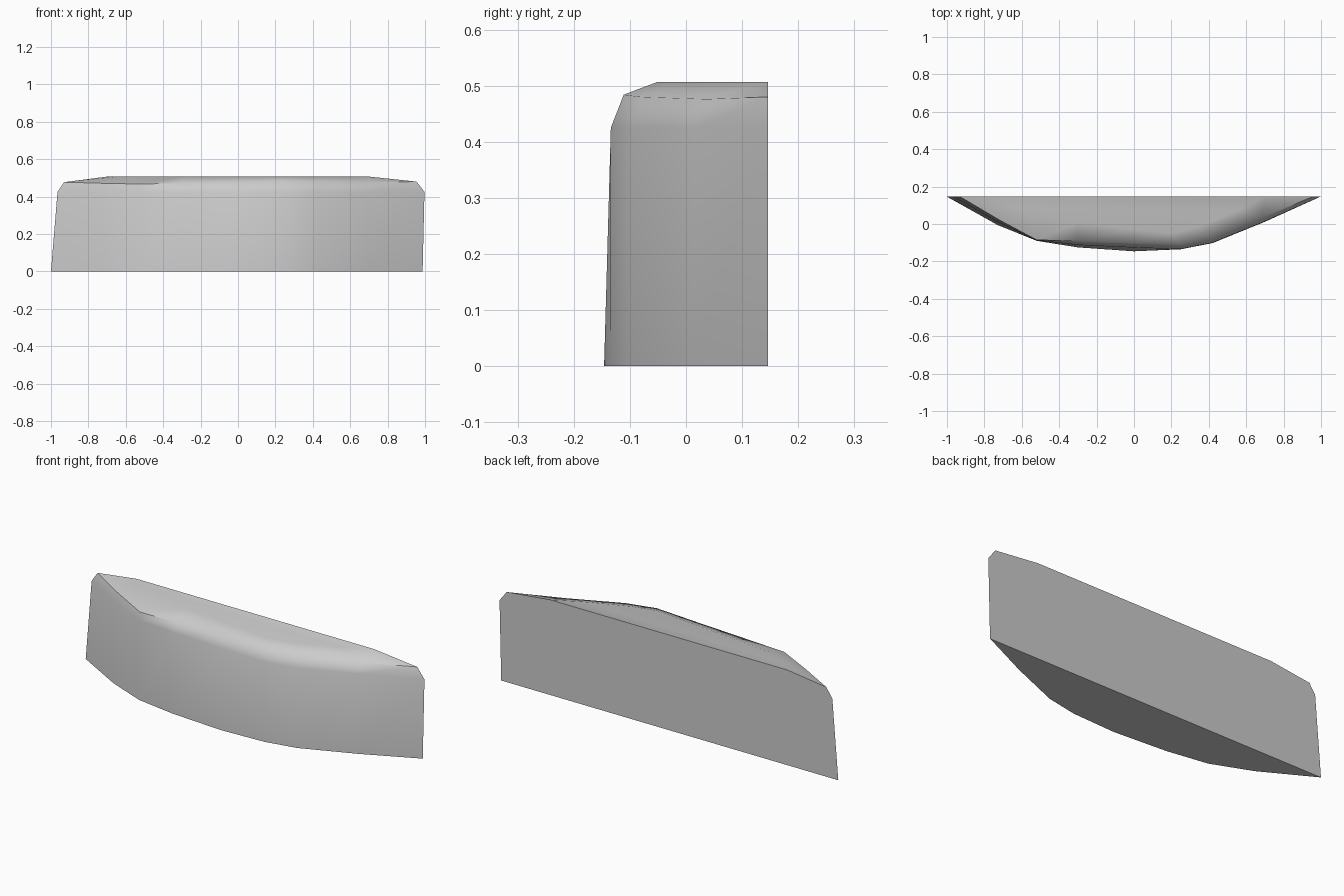
import bpy, bmesh, math

cube = bpy.data.objects.get("Cube")
if cube:
    bpy.data.objects.remove(cube, do_unlink=True)

# Single stone-grey material
grey = bpy.data.materials.new("stone_grey")
grey.use_nodes = True
colour = (0.6, 0.6, 0.6, 1)
grey.diffuse_color = colour
grey.node_tree.nodes["Principled BSDF"].inputs["Base Color"].default_value = colour

BACK = 0.146
# Matching outlines, left end to right end; both ends lie on the flat back
foot = [(-1, BACK), (-.73, -.005), (-.52, -.09), (-.3, -.125), (0, -.146),
        (.25, -.135), (.42, -.102), (.7, .012), (.987, BACK)]
wall = [(-.965, BACK), (-.73, .012), (-.525, -.087), (-.3, -.112), (0, -.126),
        (.25, -.134), (.42, -.1), (.7, .014), (.997, BACK)]
crest = [(-.93, BACK), (-.72, .022), (-.52, -.085), (-.3, -.092), (0, -.102),
         (.25, -.111), (.41, -.08), (.69, .035), (.955, BACK)]
plateau = [(-.7, BACK), (-.64, .09), (-.57, .035), (-.3, .004), (0, -.028),
           (.2, -.05), (.34, -.015), (.55, .07), (.7, BACK)]
crest_z = [.477, .471, .467, .472, .478, .484, .48, .476, .48]

bm = bmesh.new()


def add_row(points, heights):
    return [bm.verts.new((x, y, z)) for (x, y), z in zip(points, heights)]


n = len(foot)
rows = [add_row(foot, [0] * n), add_row(wall, [.425] * n),
        add_row(crest, crest_z), add_row(plateau, [.507] * n)]

# Curved front wall, rounded shoulder and sloping rim
for low, high in zip(rows, rows[1:]):
    for i in range(n - 1):
        bm.faces.new((low[i], low[i + 1], high[i + 1], high[i]))

# Flat top, underside and back
bm.faces.new(rows[-1])
bm.faces.new(rows[0][::-1])
bm.faces.new([r[0] for r in rows] + [r[-1] for r in reversed(rows)])
bmesh.ops.recalc_face_normals(bm, faces=bm.faces)

mesh = bpy.data.meshes.new("curved_block")
bm.to_mesh(mesh)
bm.free()
mesh.materials.append(grey)
block = bpy.data.objects.new("curved_block", mesh)
bpy.context.collection.objects.link(block)

# Smooth rounding with crisp border edges
bpy.ops.object.select_all(action="DESELECT")
block.select_set(True)
bpy.context.view_layer.objects.active = block
bpy.ops.object.shade_smooth_by_angle(angle=math.radians(50))
